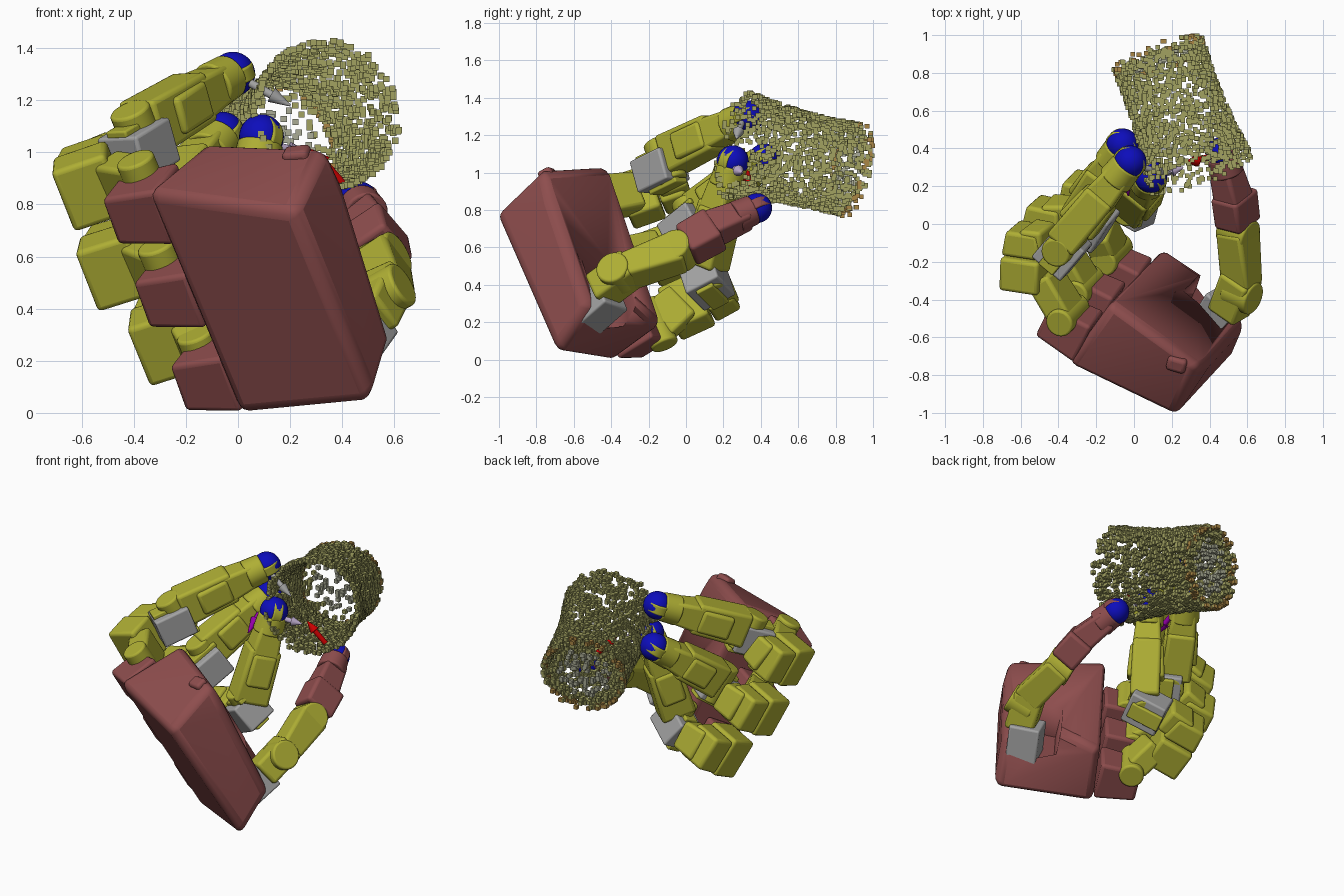
import bpy, bmesh, math, random
from mathutils import Vector, Matrix

if "Cube" in bpy.data.objects:
    bpy.data.objects.remove(bpy.data.objects["Cube"])

random.seed(4)
V = Vector


def mat(name, r, g, b):
    m = bpy.data.materials.new(name)
    m.diffuse_color = (r, g, b, 1)
    m.use_nodes = True
    m.node_tree.nodes["Principled BSDF"].inputs["Base Color"].default_value = m.diffuse_color
    return m


YEL = mat("yellow", .43, .43, .035)
BRN = mat("brown", .27, .075, .075)
BLU = mat("blue", .004, .004, .5)
GRY = mat("grey", .37, .37, .37)
RED = mat("red", .6, .0, .0)
PUR = mat("purple", .3, .0, .4)
LAV = mat("lavender", .5, .4, .6)
OLI = mat("olive", .36, .36, .12)
ORA = mat("orange", .4, .24, .06)
PALE = mat("pale", .40, .41, .3)

# hand axes: along the row of fingers, across the palm
ROW = V((-.35, -.36, .86)).normalized()
ACROSS = V((.87, -.48, .1)).normalized()


def finish(bm, name, material, bevel=0.0, smooth=True):
    me = bpy.data.meshes.new(name)
    bmesh.ops.recalc_face_normals(bm, faces=bm.faces)
    bm.to_mesh(me)
    bm.free()
    ob = bpy.data.objects.new(name, me)
    bpy.context.collection.objects.link(ob)
    if material:
        me.materials.append(material)
    if bevel:
        md = ob.modifiers.new("bevel", 'BEVEL')
        md.width, md.segments, md.limit_method = bevel, 3, 'ANGLE'
    if smooth:
        bpy.context.view_layer.objects.active = ob
        ob.select_set(True)
        bpy.ops.object.shade_smooth_by_angle(angle=math.radians(35))
        ob.select_set(False)
    return ob


def frame(a, b, side):
    z = (b - a).normalized()
    x = (side - z * side.dot(z)).normalized()
    y = z.cross(x)
    return Matrix((x, y, z)).transposed().to_4x4()


def link(name, a, b, w0, t0, w1=None, t1=None, material=YEL, side=ROW, bevel=.02):
    """Tapered bevelled box from a to b; width lies along side."""
    a, b = V(a), V(b)
    w1, t1 = w1 or w0, t1 or t0
    M = Matrix.Translation(a) @ frame(a, b, side)
    L = (b - a).length
    bm = bmesh.new()
    for z, w, t in ((0, w0, t0), (L, w1, t1)):
        for sx in (-.5, .5):
            for sy in (-.5, .5):
                bm.verts.new(M @ V((sx * w, sy * t, z)))
    bmesh.ops.convex_hull(bm, input=bm.verts)
    bmesh.ops.dissolve_limit(bm, angle_limit=.02, verts=bm.verts, edges=bm.edges)
    return finish(bm, name, material, bevel)


def rod(name, a, b, r0, r1, material, bevel=0.0, seg=24):
    a, b = V(a), V(b)
    bm = bmesh.new()
    M = Matrix.Translation((a + b) / 2) @ (b - a).to_track_quat('Z', 'Y').to_matrix().to_4x4()
    bmesh.ops.create_cone(bm, cap_ends=True, segments=seg, radius1=r0, radius2=r1,
                          depth=(b - a).length, matrix=M)
    return finish(bm, name, material, bevel)


def ball(name, c, r, material):
    bm = bmesh.new()
    bmesh.ops.create_uvsphere(bm, u_segments=28, v_segments=16, radius=r,
                              matrix=Matrix.Translation(V(c)))
    return finish(bm, name, material)


def pin(name, c, r, length, material=YEL, side=ROW):
    c = V(c)
    rod(name, c - side * length / 2, c + side * length / 2, r, r, material, .012)


def fingertip(name, a, tip, r, material):
    """Blue ball with a collar behind it and a rounded strap over its middle."""
    a, tip = V(a), V(tip)
    d = (tip - a).normalized()
    s = (ROW - d * ROW.dot(d)).normalized()
    ball(name + "_pad", tip, r, BLU)
    rod(name + "_collar", tip - d * r * 1.6, tip - d * r * .3, r * 1.1, r * 1.02, material, .01)
    c = tip - d * r * .08
    rod(name + "_strap", c - s * r * .35, c + s * r * .35, r * 1.03, r * 1.03, material, .008, 32)


# palm shell
A, B, C, D = V((-.36, -.74, .85)), V((.22, -1.02, .77)), V((.52, -.7, .04)), V((0, -.39, -.01))
A2, B2, C2, D2 = V((-.13, -.42, 1.04)), V((.34, -.76, 1.02)), V((.59, -.53, .28)), V((.16, -.13, .18))
bm = bmesh.new()
for p in (A, B, C, D, A2, B2, C2, D2, (.36, -.26, .3), (.42, -.72, .84)):
    bm.verts.new(p)
bmesh.ops.convex_hull(bm, input=bm.verts)
bmesh.ops.dissolve_limit(bm, angle_limit=.12, verts=bm.verts, edges=bm.edges)
palm = finish(bm, "palm_shell", BRN, .045)
# pocket for the thumb motor
mid = V((.41, -.42, .36))
cut = link("thumb_pocket_cutter", mid - ROW * .16, mid + ROW * .18, .27, .26, side=ACROSS, bevel=0)
cut.hide_render = True
cut.hide_viewport = True
bo = palm.modifiers.new("pocket", 'BOOLEAN')
bo.object, bo.operation = cut, 'DIFFERENCE'
link("palm_switch", (.18, -.72, .97), (.28, -.75, .98), .09, .08, material=BRN, bevel=.02)

# finger mounts on the left edge of the palm
for i, c in enumerate(((-.36, -.53, .79), (-.24, -.38, .47), (-.1, -.25, .15))):
    c = V(c)
    link("finger_mount_%d" % (i + 1), c + ACROSS * .14, c - ACROSS * .11, .24, .24, .2, .2, BRN)

# three fingers: base pivot, block start/end, motor centre, distal start, tip
FINGERS = [
    ((-.35, -.48, .86), (-.57, -.33, .84), (-.56, -.02, .95), (-.38, -.14, 1.01), (-.37, -.09, 1.09), (-.02, .33, 1.3)),
    ((-.27, -.33, .53), (-.48, -.2, .53), (-.45, .11, .65), (-.23, .01, .7), (-.28, .06, .78), (-.06, .42, 1.07)),
    ((-.12, -.16, .19), (-.28, -.09, .24), (-.26, .24, .39), (-.01, .11, .42), (.0, .1, .5), (.09, .25, 1.06)),
]
for i, (base, b0, b1, g, d0, tip) in enumerate(FINGERS):
    n = "finger_%d_" % (i + 1)
    base, b0, b1, g, d0, tip = map(V, (base, b0, b1, g, d0, tip))
    d = tip - d0
    ax = b1 - b0
    # pivot bracket beside the proximal block
    inner = b0.lerp(b1, .35) + ACROSS * .1
    link(n + "bracket", base, inner, .23, .14, .21, .14)
    pin(n + "base_knuckle", base, .075, .27)
    link(n + "proximal_block", b0, b0 + ax * .56, .26, .22)
    link(n + "proximal_cover", b0 + ax * .58, b1, .23, .22, .22, .18)
    link(n + "elbow", b1 - ax * .18, b1.lerp(g, .6), .2, .16, .18, .16)
    # motor follows the distal link, between two yellow plates
    e = d.normalized() * .11 if i < 2 else V((.09, -.05, .05))
    link(n + "motor", g - e, g + e, .18, .2, material=GRY, bevel=.012)
    for s in (-1, 1):
        off = ROW * .1 * s
        link(n + "side_plate", g + off - e * .8, g + off + e, .03, .1, bevel=.008)
    pin(n + "knuckle", g.lerp(d0, .6), .08, .25)
    # distal link: wide body, raised centre block, tapered neck
    link(n + "distal", d0, d0 + d * .6, .22, .18, .2, .17)
    link(n + "distal_block", d0 + d * .2, d0 + d * .55, .15, .23, .15, .2)
    link(n + "distal_neck", d0 + d * .5, d0 + d * .86, .18, .18, .14, .14)
    fingertip(n + "tip", d0, tip, .086, YEL)

# thumb
TS = V((.8, -.35, .45)).normalized()
link("thumb_motor", (.4, -.56, .22), (.5, -.4, .36), .19, .19, material=GRY, side=TS, bevel=.012)
link("thumb_base", (.5, -.47, .36), (.57, -.28, .5), .18, .17, side=TS)
pin("thumb_base_knuckle", (.57, -.37, .46), .09, .16, side=TS)
link("thumb_middle", (.57, -.32, .47), (.55, -.03, .58), .18, .15, .16, .2, side=TS)
pin("thumb_middle_knuckle", (.55, -.04, .58), .09, .17, side=TS)
link("thumb_outer", (.55, .0, .61), (.53, .16, .7), .17, .2, .17, .21, BRN, TS)
link("thumb_neck", (.53, .12, .69), (.475, .33, .78), .16, .17, .13, .14, BRN, TS)
fingertip("thumb_tip", (.54, .1, .69), (.46, .38, .81), .08, BRN)

# contact arrows
for name, a, k, b, m in (
        ("contact_arrow_1", (.04, .3, 1.27), (.13, .28, 1.22), (.2, .27, 1.18), GRY),
        ("contact_arrow_2", (-.05, .36, 1.04), (-.04, .24, .97), (-.03, .15, .92), PUR),
        ("contact_arrow_3", (.13, .25, 1.03), (.2, .28, 1.01), (.26, .3, 1.0), LAV),
        ("contact_arrow_4", (.41, .36, .87), (.33, .335, .96), (.28, .33, 1.01), RED)):
    rod(name + "_shaft", a, k, .016, .016, m, seg=16)
    rod(name + "_head", k, b, .03, .004, m, seg=16)

# cup drawn as a cloud of small cubes: open front, waisted wall, sparse back
p, q = V((.35, .27, 1.15)), V((.125, .905, 1.01))
R = frame(p, q, V((1, 0, 0))).to_3x3()
groups = {"base": [], "wall": [], "rim": []}


def cup_point(key, t, rad):
    ang = random.random() * math.tau
    groups[key].append(p.lerp(q, t) + R @ V((rad * math.cos(ang), rad * math.sin(ang), 0)))


for i in range(1800):
    t = random.random()
    key = "rim" if t > .93 and random.random() < .5 else "wall"
    cup_point(key, t, .287 - .04 * t - .022 * math.sin(math.pi * t) + random.uniform(-.005, .005))
for i in range(150):
    rad = .235 * math.sqrt(random.random())
    cup_point("base" if rad < .17 else "wall", .95 + random.uniform(-.01, .01), rad)
for key, m in (("base", PALE), ("wall", OLI), ("rim", ORA)):
    vs, fs = [], []
    for c in groups[key]:
        o = len(vs)
        vs += [c + V((x, y, z)) * .012 for x in (-1, 1) for y in (-1, 1) for z in (-1, 1)]
        fs += [[o + k for k in f] for f in ((0, 1, 3, 2), (4, 6, 7, 5), (0, 4, 5, 1),
                                            (2, 3, 7, 6), (0, 2, 6, 4), (1, 5, 7, 3))]
    me = bpy.data.meshes.new("cup_points_" + key)
    me.from_pydata(vs, [], fs)
    me.materials.append(m)
    bpy.context.collection.objects.link(bpy.data.objects.new("cup_points_" + key, me))
